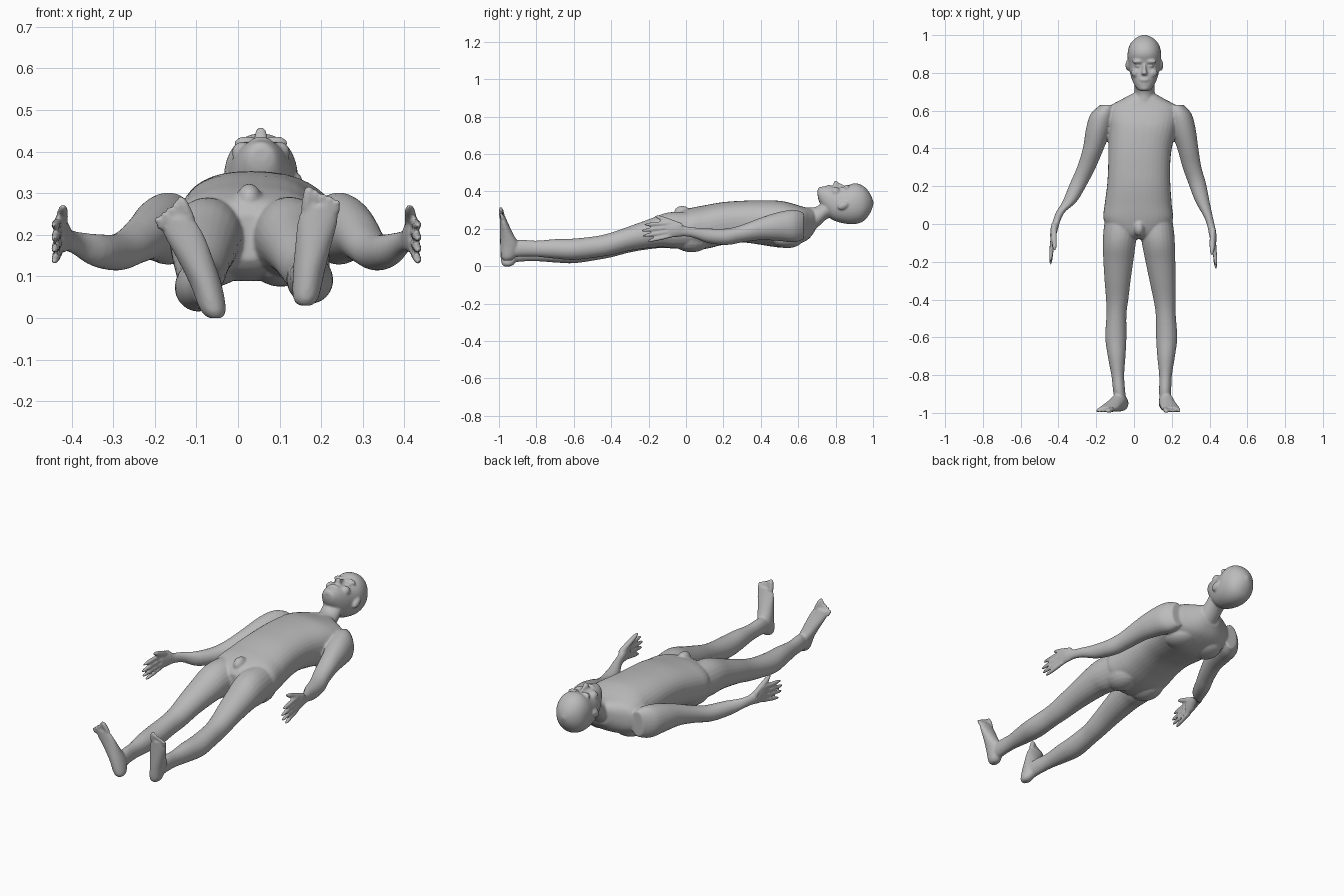
import bpy, bmesh, math
from mathutils import Vector, Matrix

cube = bpy.data.objects.get("Cube")
if cube:
    bpy.data.objects.remove(cube)

skin = bpy.data.materials.new("matte_grey")
skin.use_nodes = True
skin.diffuse_color = (.5, .5, .5, 1)
skin.node_tree.nodes["Principled BSDF"].inputs["Base Color"].default_value = (.5, .5, .5, 1)
parts = []


def finish(name, bm):
    bmesh.ops.recalc_face_normals(bm, faces=bm.faces)
    mesh = bpy.data.meshes.new(name)
    bm.to_mesh(mesh)
    bm.free()
    ob = bpy.data.objects.new(name, mesh)
    bpy.context.collection.objects.link(ob)
    mesh.materials.append(skin)
    parts.append(ob)
    return ob


def spline(rows, steps):
    """Smoothly interpolate the section rows."""
    rows = [Vector(r) for r in rows]
    out = []
    for i in range(len(rows) - 1):
        p, q = rows[i], rows[i + 1]
        before = rows[max(i - 1, 0)]
        after = rows[min(i + 2, len(rows) - 1)]
        for s in range(steps):
            t = s / steps
            out.append(.5 * (2 * p + (q - before) * t
                             + (2 * before - 5 * p + 4 * q - after) * t ** 2
                             + (3 * p - before - 3 * q + after) * t ** 3))
    return out + [rows[-1]]


def loft(name, rows, upright=False, power=2, sides=24, steps=4):
    """Skin oval sections (station, x, x radius, other, other radius)."""
    bm = bmesh.new()
    rings = []
    for t, x, rx, w, rw in spline(rows, steps):
        ring = []
        for k in range(sides):
            a = math.tau * k / sides
            c, s = math.cos(a), math.sin(a)
            u = x + rx * math.copysign(abs(c) ** (2 / power), c)
            v = w + rw * math.copysign(abs(s) ** (2 / power), s)
            ring.append(bm.verts.new((u, v, t) if upright else (u, t, v)))
        rings.append(ring)
    for a, b in zip(rings, rings[1:]):
        for k in range(sides):
            n = (k + 1) % sides
            bm.faces.new((a[k], a[n], b[n], b[k]))
    bm.faces.new(rings[0])
    bm.faces.new(rings[-1])
    return finish(name, bm)


def blob(name, centre, radii, turn=0):
    """Ellipsoid turned about the x axis."""
    bm = bmesh.new()
    bmesh.ops.create_uvsphere(bm, u_segments=20, v_segments=12, radius=1)
    bm.transform(Matrix.Translation(centre) @ Matrix.Rotation(turn, 4, 'X')
                 @ Matrix.Diagonal((*radii, 1)))
    return finish(name, bm)


def digit(name, a, b, r, upright=False):
    """Tapered finger or toe with a rounded tip."""
    a, b = Vector(a), Vector(b)
    rows = []
    for f, k in ((0, 1), (.5, 1), (.85, .8), (1, .3)):
        x, y, z = a.lerp(b, f)
        rows.append((z, x, r * k, y, r * k) if upright else (y, x, r * k, z, r * k))
    loft(name, rows, upright, sides=10, steps=3)


def span(rows):
    """Turn (y, x, half width, bottom, top) into section rows."""
    return [(y, x, rx, (lo + hi) / 2, (hi - lo) / 2) for y, x, rx, lo, hi in rows]


# Trunk, neck and head
loft("trunk", span([
    (.69, .052, .06, .19, .3), (.66, .05, .115, .15, .31), (.62, .05, .18, .125, .32),
    (.56, .048, .19, .105, .338), (.5, .045, .18, .1, .35), (.4, .032, .168, .115, .353),
    (.3, .027, .164, .127, .35), (.2, .025, .168, .115, .343), (.1, .022, .178, .092, .326),
    (.02, .022, .182, .09, .31), (-.05, .022, .13, .11, .285), (-.08, .025, .06, .14, .25)]),
    power=2.4, sides=36)
loft("neck", span([
    (.58, .05, .06, .15, .32), (.65, .053, .06, .165, .315), (.7, .055, .054, .205, .32),
    (.75, .055, .054, .25, .36), (.79, .055, .05, .27, .39)]))
loft("head", span([
    (.704, .055, .018, .375, .408), (.712, .055, .036, .345, .42), (.74, .055, .055, .295, .428),
    (.78, .055, .071, .25, .43), (.84, .055, .084, .23, .424), (.9, .055, .089, .225, .444),
    (.95, .055, .077, .242, .428), (.985, .055, .045, .285, .388), (1.002, .055, .006, .33, .345)]),
    sides=32, power=2.15)

# Face
loft("nose", span([
    (.85, .055, .007, .41, .432), (.82, .055, .01, .41, .446), (.797, .055, .016, .41, .46),
    (.788, .055, .01, .42, .44)]), steps=3)
blob("lips", (.055, .763, .426), (.026, .011, .01))
blob("chin", (.055, .722, .408), (.028, .018, .017))
for side in (-1, 1):
    blob("brow", (.055 + side * .034, .86, .42), (.032, .012, .017))
    blob("cheek", (.055 + side * .045, .8, .398), (.025, .025, .026))
    blob("eye", (.055 + side * .033, .836, .413), (.016, .009, .012))
    blob("ear", (.055 + side * .087, .84, .325), (.013, .032, .02), .5)

# Lower trunk
blob("groin", (.027, -.02, .285), (.03, .045, .038))
for x in (-.06, .103):
    blob("buttock", (x, .03, .155), (.085, .11, .08))
for x in (-.04, .13):
    blob("shoulder_blade", (x, .54, .145), (.08, .085, .048))

# Arms: y, half width, height, half height, right x, left x
ARM = [(.63, .04, .215, .07, -.14, .225), (.58, .066, .215, .087, -.165, .24),
       (.5, .067, .213, .078, -.188, .26), (.4, .056, .2, .06, -.215, .285),
       (.3, .05, .175, .047, -.252, .307), (.22, .047, .158, .044, -.29, .333),
       (.12, .038, .163, .039, -.34, .362), (.04, .024, .18, .028, -.388, .393),
       (-.01, .02, .188, .028, -.41, .408), (-.05, .02, .198, .042, -.422, .416),
       (-.1, .014, .197, .045, -.43, .422)]
# Fingers: base z, tip z, tip y
FINGERS = [(.163, .135, -.205), (.186, .162, -.232), (.209, .19, -.24), (.231, .222, -.225)]
for side, label in ((0, "right"), (1, "left")):
    lift = (1 - side) * .025
    loft(label + "_arm", [(y + lift * (y < .1), r[4 + side], rx, z, rz)
                          for r in ARM for y, rx, z, rz in (r[:4],)])
    out = 2 * side - 1
    x = ARM[-1][4 + side]
    for z, tip, y in FINGERS:
        digit(label + "_finger", (x, lift - .08, z), (x + out * .012, y + lift, tip), .0115)
    digit(label + "_thumb", (x - out * .005, lift - .02, .215),
          (x - out * .01, lift - .165, .268), .015)

# Legs: y, half width, height, half height, right x, left x
LEG = [(.06, .08, .195, .09, -.07, .118), (-.05, .089, .192, .098, -.074, .124),
       (-.12, .086, .188, .09, -.079, .131), (-.2, .079, .168, .077, -.083, .14),
       (-.3, .069, .14, .066, -.087, .151), (-.4, .059, .108, .06, -.089, .162),
       (-.48, .053, .09, .057, -.093, .168), (-.6, .056, .073, .057, -.096, .173),
       (-.7, .047, .072, .052, -.092, .17), (-.8, .034, .07, .043, -.086, .167),
       (-.88, .032, .07, .045, -.079, .165), (-.95, .03, .06, .045, -.07, .164)]
# Feet: z, half width, y, half depth, right x, left x
FOOT = [(0, .016, -.955, .02, -.055, .162), (.02, .031, -.95, .038, -.06, .163),
        (.08, .038, -.943, .05, -.077, .17), (.14, .043, -.958, .036, -.102, .18),
        (.2, .048, -.973, .022, -.13, .191), (.24, .042, -.982, .014, -.148, .198)]
for side, label in ((0, "right"), (1, "left")):
    lift = side * .03
    loft(label + "_leg", [(y, r[4 + side], rx, z + lift * min(1, max(0, -y)), rz)
                          for r in LEG for y, rx, z, rz in (r[:4],)])
    loft(label + "_foot", [(z + lift, r[4 + side], rx, y, ry)
                           for r in FOOT for z, rx, y, ry in (r[:4],)], True)
    # Toes fan across the ball of the foot, largest on the inside
    ahead = Vector(((-.39, 0, .92), (.12, 0, .99))[side])
    inner = Vector(((.92, 0, .39), (-.99, 0, .12))[side])
    ball = Vector((FOOT[-1][4 + side], -.98, .228 + lift))
    for k in range(5):
        base = ball + inner * (.034 - .018 * k)
        tip = base + ahead * (.056 - .006 * k) - Vector((0, .012, 0))
        digit(label + "_toe", base, tip, .0135 if k == 0 else .0095, True)

# Fuse every part into one continuous skin
bpy.ops.object.select_all(action='DESELECT')
for ob in parts:
    ob.select_set(True)
bpy.context.view_layer.objects.active = parts[0]
bpy.ops.object.join()
body = bpy.context.object
body.name = "body"
fuse = body.modifiers.new("fuse", 'REMESH')
fuse.mode = 'VOXEL'
fuse.voxel_size = .0055
fuse.use_smooth_shade = True
soften = body.modifiers.new("soften", 'SMOOTH')
soften.factor = .5
soften.iterations = 5
bpy.ops.object.shade_smooth()
